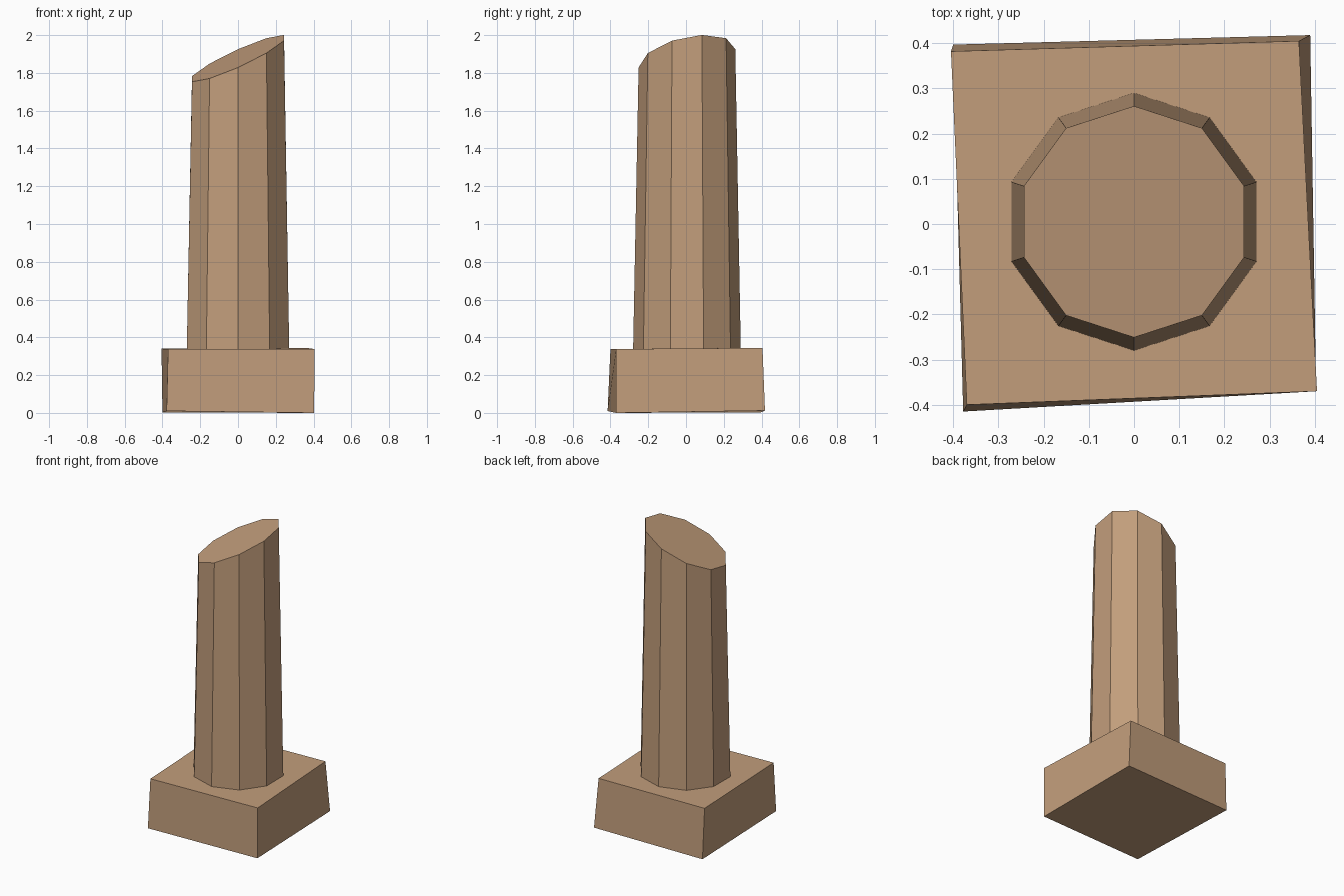
import bpy
import bmesh
from math import cos, sin, tau

default = bpy.data.objects.get("Cube")
if default:
    bpy.data.objects.remove(default, do_unlink=True)

SIDES = 10
CENTRE_Y = 0.005

stone = bpy.data.materials.new("tan_stone")
stone.use_nodes = True
colour = (0.54, 0.34, 0.20, 1)
stone.diffuse_color = colour
stone.node_tree.nodes["Principled BSDF"].inputs["Base Color"].default_value = colour


def loft(name, lower, upper):
    """Closed flat-faced solid between two matching rings of points."""
    bm = bmesh.new()
    low = [bm.verts.new(p) for p in lower]
    top = [bm.verts.new(p) for p in upper]
    n = len(low)
    bm.faces.new(low[::-1])
    bm.faces.new(top)
    for i in range(n):
        j = (i + 1) % n
        bm.faces.new((low[i], low[j], top[j], top[i]))
    bmesh.ops.recalc_face_normals(bm, faces=bm.faces)
    mesh = bpy.data.meshes.new(name)
    bm.to_mesh(mesh)
    bm.free()
    mesh.materials.append(stone)
    obj = bpy.data.objects.new(name, mesh)
    bpy.context.collection.objects.link(obj)
    return obj


def ring(radius, height):
    """Ten-sided ring with a corner at the back; height is a function of x, y."""
    points = []
    for i in range(SIDES):
        a = tau * (i / SIDES + 0.25)
        x, y = radius * cos(a), radius * sin(a) + CENTRE_Y
        points.append((x, y, height(x, y)))
    return points


# Rough hewn, slightly crooked plinth
loft("plinth",
     [(-0.378, -0.415, 0.01), (0.403, -0.37, 0), (0.39, 0.418, 0.012), (-0.40, 0.397, 0.003)],
     [(-0.37, -0.40, 0.338), (0.405, -0.37, 0.338), (0.365, 0.405, 0.344), (-0.405, 0.382, 0.34)])

# Tapered shaft broken off along a slanted plane
loft("broken_shaft",
     ring(0.285, lambda x, y: 0.335),
     ring(0.256, lambda x, y: 1.876 + 0.447 * x + 0.19 * y))
